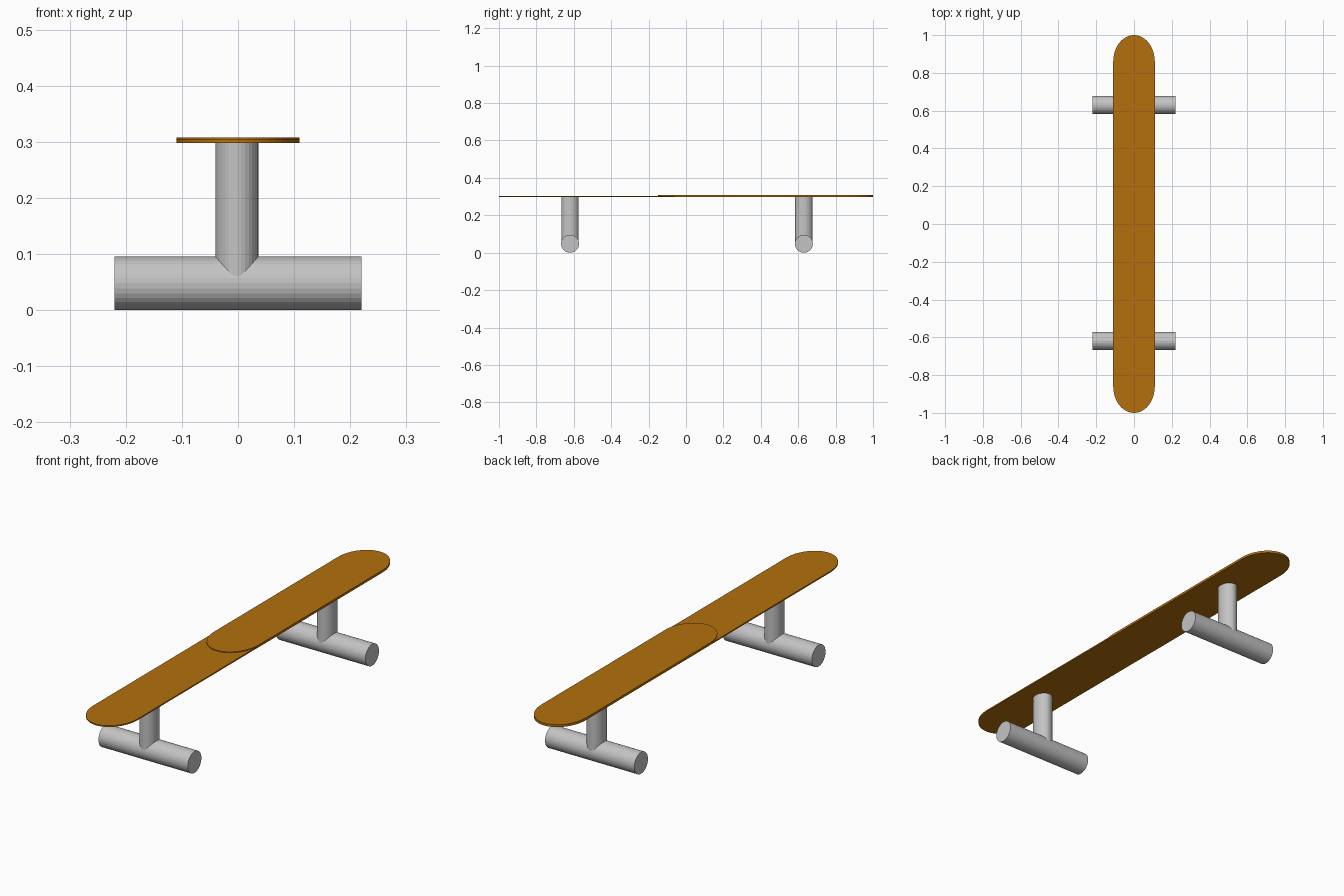
import bpy, bmesh, math
from mathutils import Matrix

if "Cube" in bpy.data.objects:
    bpy.data.objects.remove(bpy.data.objects["Cube"])


def material(name, rgb):
    m = bpy.data.materials.new(name)
    m.diffuse_color = (*rgb, 1)
    m.use_nodes = True
    m.node_tree.nodes["Principled BSDF"].inputs["Base Color"].default_value = m.diffuse_color
    return m


wood = material("warm wood", (0.45, 0.16, 0.004))
metal = material("light grey metal", (0.55, 0.55, 0.55))


def finish(name, bm, mat):
    bmesh.ops.recalc_face_normals(bm, faces=bm.faces)
    me = bpy.data.meshes.new(name)
    bm.to_mesh(me)
    bm.free()
    me.materials.append(mat)
    ob = bpy.data.objects.new(name, me)
    bpy.context.collection.objects.link(ob)
    return ob


def plank(name, y0, y1, z0, z1, half_width=0.11, cap=0.14, n=24):
    """Flat board with rounded ends."""
    bm = bmesh.new()
    pts = []
    for i in range(n + 1):
        a = math.pi * i / n
        pts.append((half_width * math.cos(a), y1 - cap + cap * math.sin(a)))
    for i in range(n + 1):
        a = math.pi + math.pi * i / n
        pts.append((half_width * math.cos(a), y0 + cap + cap * math.sin(a)))
    face = bm.faces.new([bm.verts.new((x, y, z0)) for x, y in pts])
    ext = bmesh.ops.extrude_face_region(bm, geom=[face])
    top = [g for g in ext["geom"] if isinstance(g, bmesh.types.BMVert)]
    bmesh.ops.translate(bm, verts=top, vec=(0, 0, z1 - z0))
    return finish(name, bm, wood)


def cylinder(name, length, matrix):
    bm = bmesh.new()
    bmesh.ops.create_cone(bm, cap_ends=True, segments=32, radius1=1, radius2=1,
                          depth=length, matrix=matrix)
    return finish(name, bm, metal)


# two overlapping deck boards, the back one slightly proud
plank("front_deck", -1.0, 0.13, 0.298, 0.304)
plank("back_deck", -0.15, 1.0, 0.2975, 0.308)

# T-shaped legs: upright post on a lying round foot
for side, y in (("front", -0.62), ("back", 0.63)):
    foot = (Matrix.Translation((0, y, 0.048)) @ Matrix.Rotation(math.pi / 2, 4, 'Y')
            @ Matrix.Diagonal((0.048, 0.048, 1, 1)))
    cylinder(side + "_foot", 0.44, foot)
    post = (Matrix.Translation((-0.002, y, 0.174))
            @ Matrix.Diagonal((0.0385, 0.0465, 1, 1)))
    cylinder(side + "_post", 0.252, post)
